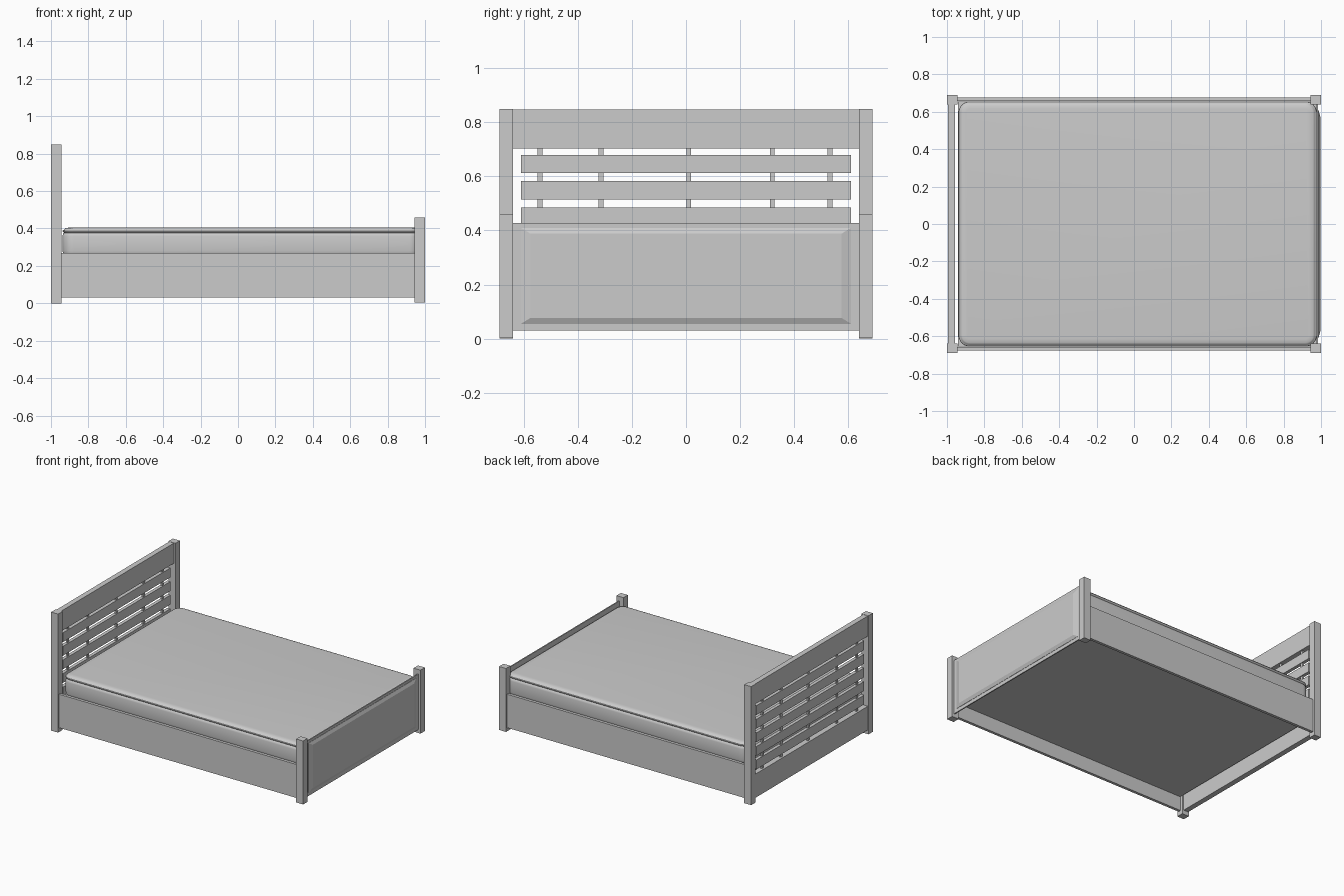
import bpy, bmesh, math

cube = bpy.data.objects.get("Cube")
if cube:
    bpy.data.objects.remove(cube, do_unlink=True)

grey = bpy.data.materials.new("plain grey")
grey.use_nodes = True
COLOUR = (0.6, 0.6, 0.6, 1)
grey.diffuse_color = COLOUR
grey.node_tree.nodes["Principled BSDF"].inputs["Base Color"].default_value = COLOUR


def finish(name, bm):
    bmesh.ops.recalc_face_normals(bm, faces=bm.faces)
    mesh = bpy.data.meshes.new(name)
    bm.to_mesh(mesh)
    bm.free()
    mesh.materials.append(grey)
    obj = bpy.data.objects.new(name, mesh)
    bpy.context.collection.objects.link(obj)
    return obj


def box(name, x, y, z):
    """Box from (min, max) pairs."""
    bm = bmesh.new()
    bmesh.ops.create_cube(bm, size=1)
    for v in bm.verts:
        v.co = [lo + (c + 0.5) * (hi - lo) for c, (lo, hi) in zip(v.co, (x, y, z))]
    return finish(name, bm)


def rounded_outline(x, y, radius, steps=8):
    """Corner-rounded rectangle, anticlockwise."""
    corners = [(x[1], y[1], 1, 1), (x[0], y[1], -1, 1), (x[0], y[0], -1, -1), (x[1], y[0], 1, -1)]
    pts = []
    for i, (cx, cy, sx, sy) in enumerate(corners):
        for k in range(steps + 1):
            a = (i + k / steps) * math.pi / 2
            pts.append((cx - sx * radius + radius * math.cos(a),
                        cy - sy * radius + radius * math.sin(a)))
    return pts


# Posts and side rails, mirrored across y
for side, s in (("right", -1), ("left", 1)):
    def span(a, b):
        return tuple(sorted((a * s, b * s)))
    box(f"head_post_{side}", (-1, -0.945), span(0.64, 0.69), (0, 0.85))
    box(f"foot_post_{side}", (0.945, 1), span(0.64, 0.69), (0.005, 0.46))
    box(f"side_board_{side}", (-0.945, 0.945), span(0.657, 0.677), (0.03, 0.22))
    box(f"side_rail_{side}", (-0.945, 0.945), span(0.657, 0.677), (0.22, 0.27))

# Headboard: solid top and bottom, slats on thin uprights between
box("headboard_top_plank", (-0.995, -0.957), (-0.64, 0.64), (0.703, 0.848))
box("headboard_lower_panel", (-0.995, -0.957), (-0.64, 0.64), (0.03, 0.2))
for i in range(5):
    top = 0.68 - i * 0.0975
    box(f"headboard_slat_{i + 1}", (-0.987, -0.963), (-0.61, 0.61), (top - 0.067, top))
for i, y in enumerate((-0.54, -0.314, 0.01, 0.319, 0.533)):
    box(f"headboard_upright_{i + 1}", (-0.981, -0.969), (y - 0.009, y + 0.009), (0.19, 0.71))

# Footboard with a raised, bevelled panel
box("footboard", (0.976, 0.984), (-0.64, 0.64), (0.03, 0.428))
bm = bmesh.new()
rings = []
for x, half, z0, z1 in ((0.98, 0.61, 0.055, 0.41), (0.986, 0.61, 0.055, 0.41), (0.996, 0.575, 0.077, 0.388)):
    rings.append([bm.verts.new((x, y, z)) for y, z in ((-half, z0), (half, z0), (half, z1), (-half, z1))])
for a, b in zip(rings, rings[1:]):
    for i in range(4):
        bm.faces.new((a[i], a[i - 1], b[i - 1], b[i]))
bm.faces.new(rings[0])
bm.faces.new(rings[-1])
finish("footboard_raised_panel", bm)

# Bed base seen from beneath
box("bed_base", (-0.94, 0.976), (-0.655, 0.655), (0.13, 0.25))

# Mattress: stacked rounded outlines with a piped, pillow-topped rim
profile = [(0.012, 0.25), (0.004, 0.262), (0, 0.28), (0, 0.36), (0.003, 0.372), (0.009, 0.377),
           (0.002, 0.381), (0, 0.386), (0.002, 0.391), (0.009, 0.394), (0.012, 0.399),
           (0.02, 0.403), (0.04, 0.405)]
bm = bmesh.new()
loops = []
for inset, z in profile:
    outline = rounded_outline((-0.938 + inset, 0.977 - inset), (-0.655 + inset, 0.655 - inset), 0.06 - inset)
    loops.append([bm.verts.new((x, y, z)) for x, y in outline])
for a, b in zip(loops, loops[1:]):
    for i in range(len(a)):
        bm.faces.new((a[i - 1], a[i], b[i], b[i - 1]))
bm.faces.new(loops[0])
bm.faces.new(loops[-1])
mattress = finish("mattress", bm)

bpy.context.view_layer.objects.active = mattress
mattress.select_set(True)
bpy.ops.object.shade_smooth_by_angle(angle=math.radians(40))
mattress.select_set(False)
